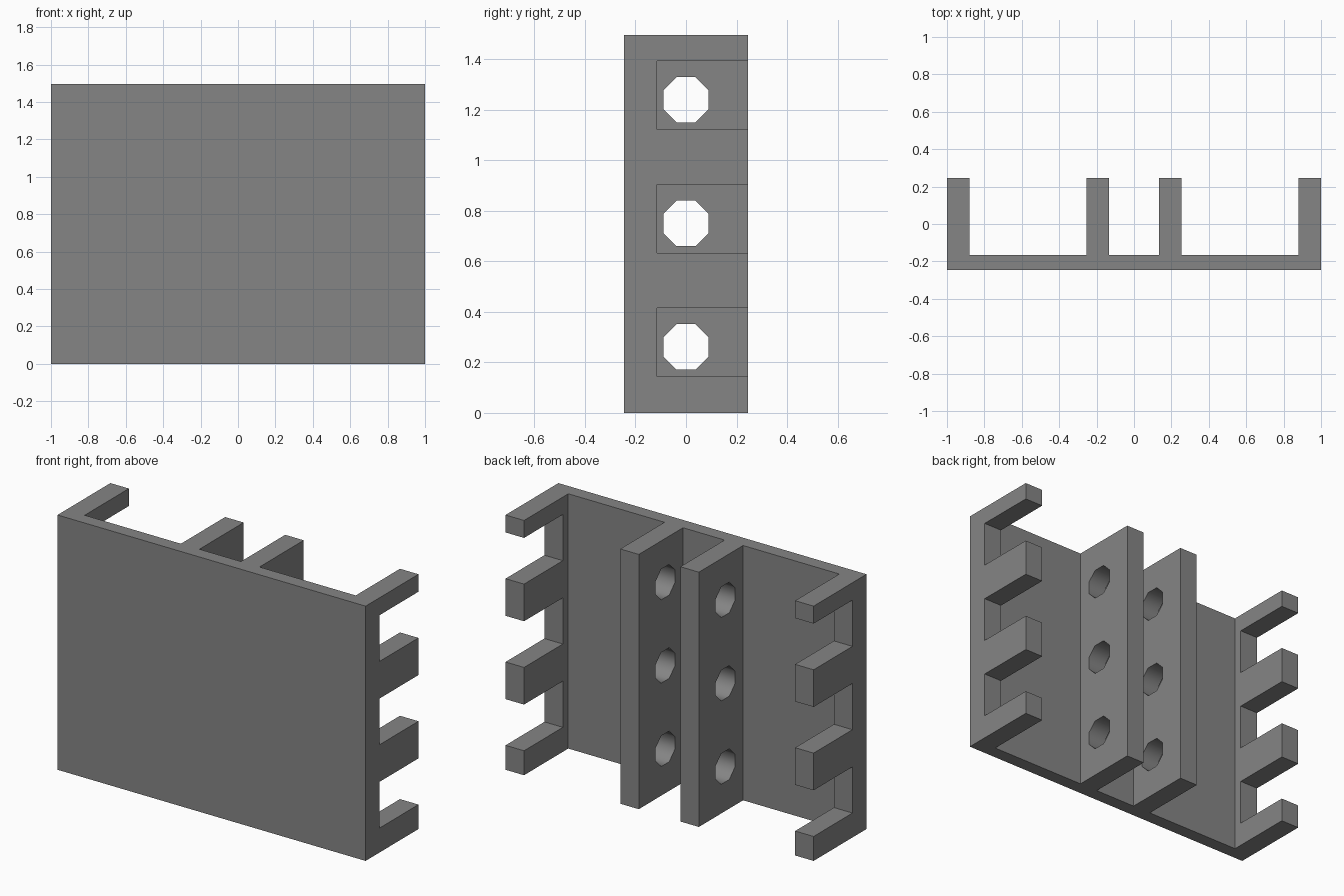
import bpy, bmesh, math
from mathutils import Matrix

cube = bpy.data.objects.get("Cube")
if cube:
    bpy.data.objects.remove(cube, do_unlink=True)

HEIGHT = 1.495
FRONT, PLATE_BACK, BACK = -0.245, -0.165, 0.245
PITCH = 0.489

grey = bpy.data.materials.new("plain_grey")
grey.use_nodes = True
grey.diffuse_color = (0.235, 0.235, 0.235, 1)
grey.node_tree.nodes["Principled BSDF"].inputs["Base Color"].default_value = grey.diffuse_color


def make_object(name, bm):
    bmesh.ops.recalc_face_normals(bm, faces=bm.faces)
    mesh = bpy.data.meshes.new(name)
    bm.to_mesh(mesh)
    bm.free()
    mesh.materials.append(grey)
    obj = bpy.data.objects.new(name, mesh)
    bpy.context.collection.objects.link(obj)
    return obj


# Bracket: plan profile with two outer walls and two inner ribs, extruded upward
half = [(0.135, PLATE_BACK), (0.135, BACK), (0.255, BACK), (0.255, PLATE_BACK),
        (0.88, PLATE_BACK), (0.88, BACK), (1, BACK), (1, FRONT)]
plan = half + [(-x, y) for x, y in reversed(half)]
bm = bmesh.new()
base = bm.faces.new([bm.verts.new((x, y, 0)) for x, y in plan])
raised = bmesh.ops.extrude_face_region(bm, geom=[base])["geom"]
bmesh.ops.translate(bm, vec=(0, 0, HEIGHT),
                    verts=[v for v in raised if isinstance(v, bmesh.types.BMVert)])
bracket = make_object("bracket", bm)

# Cutters: open slots through the outer walls, octagonal holes through the ribs
slots, holes = bmesh.new(), bmesh.new()
for row in range(3):
    for side in (-1, 1):
        place = Matrix.Translation((side * 0.95, 0.135, 0.279 + row * PITCH))
        bmesh.ops.create_cube(slots, size=1,
                              matrix=place @ Matrix.Diagonal((0.3, 0.5, 0.271, 1)))
    turn = Matrix.Rotation(math.pi / 2, 4, 'Y') @ Matrix.Rotation(math.pi / 8, 4, 'Z')
    radius = 0.09 / math.cos(math.pi / 8)
    bmesh.ops.create_cone(holes, cap_ends=True, segments=8, radius1=radius,
                          radius2=radius, depth=0.8,
                          matrix=Matrix.Translation((0, 0, 0.261 + row * PITCH)) @ turn)

bpy.context.view_layer.objects.active = bracket
bracket.select_set(True)
for name, cutter_bm in (("slot_cutter", slots), ("hole_cutter", holes)):
    cutter = make_object(name, cutter_bm)
    cutter.hide_render = True
    cut = bracket.modifiers.new(name, 'BOOLEAN')
    cut.operation = 'DIFFERENCE'
    cut.solver = 'EXACT'
    cut.object = cutter
    bpy.ops.object.modifier_apply(modifier=cut.name)
    bpy.data.objects.remove(cutter, do_unlink=True)

# Round shading inside the holes, crisp edges elsewhere
bpy.ops.object.select_all(action='DESELECT')
bracket.select_set(True)
bpy.ops.object.shade_smooth_by_angle(angle=math.radians(50))
